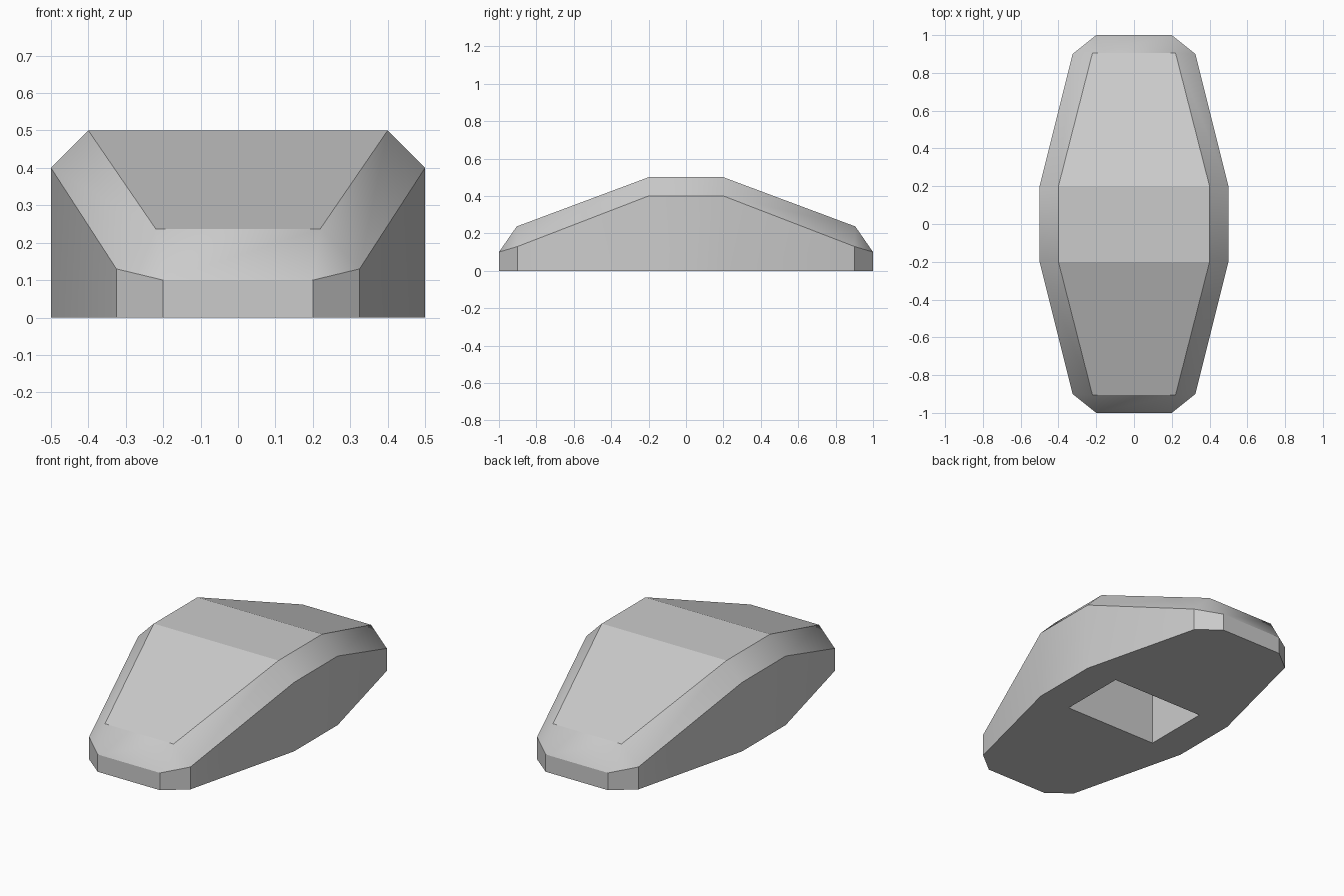
import bpy, bmesh
from math import radians

cube = bpy.data.objects.get("Cube")
if cube:
    bpy.data.objects.remove(cube, do_unlink=True)

grey = bpy.data.materials.new("light grey")
grey.use_nodes = True
grey.diffuse_color = (0.6, 0.6, 0.6, 1)
grey.node_tree.nodes["Principled BSDF"].inputs["Base Color"].default_value = (0.6, 0.6, 0.6, 1)

bm = bmesh.new()
cache = {}


def vert(x, y, z):
    """Share one vertex per position, so doubled ring points collapse."""
    if (x, y, z) not in cache:
        cache[x, y, z] = bm.verts.new((x, y, z))
    return cache[x, y, z]


def ring(quarter):
    """Mirror three side-to-end points into a closed ring of twelve."""
    back = quarter[::-1]
    points = [(x, y, z) for x, y, z in quarter]
    points += [(-x, y, z) for x, y, z in back]
    points += [(-x, -y, z) for x, y, z in quarter]
    points += [(x, -y, z) for x, y, z in back]
    return [vert(*p) for p in points]


def loft(lower, upper, group):
    for i in range(12):
        j = (i + 1) % 12
        corners = list(dict.fromkeys((lower[i], lower[j], upper[j], upper[i])))
        if len(corners) > 2:
            bm.faces.new(corners).material_index = group


# Outline rings, from the socket ceiling out and over to the roof
rim_points = [(0.5, 0.2, 0.4), (0.325, 0.9, 0.13), (0.2, 1.0, 0.1)]
ceiling = ring([(0.3, 0.2, 0.4)] * 3)
mouth = ring([(0.3, 0.2, 0.0)] * 3)
base = ring([(x, y, 0.0) for x, y, z in rim_points])
rim = ring(rim_points)
roof = ring([(0.4, 0.2, 0.5)] + [(0.22, 0.905, 0.237)] * 2)

# Socket, underside, walls and chamfer band
SOCKET, UNDERSIDE, WALL, CHAMFER, ROOF = range(5)
rings = [ceiling, mouth, base, rim, roof]
for group in range(4):
    loft(rings[group], rings[group + 1], group)

# Socket ceiling, flat roof and the two roof slopes
bm.faces.new([ceiling[i] for i in (0, 3, 6, 9)]).material_index = SOCKET
for corners in ((0, 5, 6, 11), (0, 1, 4, 5), (6, 7, 10, 11)):
    bm.faces.new([roof[i] for i in corners]).material_index = ROOF
bmesh.ops.recalc_face_normals(bm, faces=bm.faces)

# Soft chamfer and shallow wall bends, crisp edges everywhere else
for edge in bm.edges:
    groups = {f.material_index for f in edge.link_faces}
    edge.smooth = groups == {CHAMFER} or (
        groups == {WALL} and edge.calc_face_angle() < radians(30))
for face in bm.faces:
    face.smooth = face.material_index in (WALL, CHAMFER)
    face.material_index = 0

mesh = bpy.data.meshes.new("chamfered_hold")
bm.to_mesh(mesh)
bm.free()
mesh.materials.append(grey)
bpy.context.collection.objects.link(bpy.data.objects.new("chamfered_hold", mesh))
